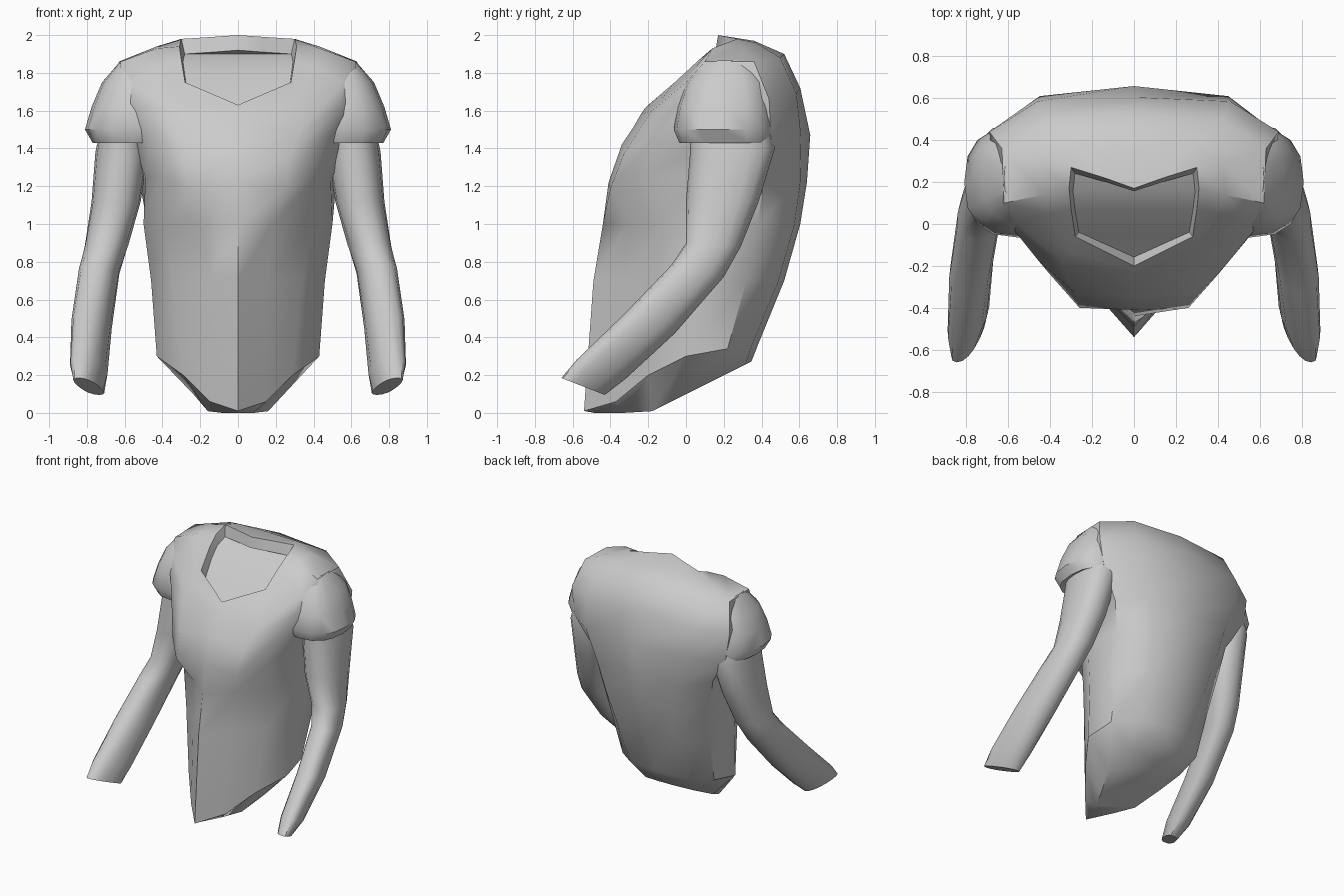
import bpy, bmesh
from math import cos, sin, pi, copysign, radians

if "Cube" in bpy.data.objects:
    bpy.data.objects.remove(bpy.data.objects["Cube"])


def finish(name, rings, cap_start=False, cap_end=False):
    """Skin closed rings of equal length into one smooth-by-angle object."""
    bm = bmesh.new()
    rows = [[bm.verts.new(p) for p in r] for r in rings]
    n = len(rows[0])
    for a, b in zip(rows, rows[1:]):
        for i in range(n):
            j = (i + 1) % n
            bm.faces.new((a[i], a[j], b[j], b[i]))
    for row, cap in ((rows[0], cap_start), (rows[-1], cap_end)):
        if cap:
            # strip of quads across the ring, so bent rims close cleanly
            for i in range(n // 2):
                vs = [row[i], row[i + 1], row[-i - 1], row[-i % n]]
                vs = list(dict.fromkeys(vs))
                if len(vs) > 2:
                    bm.faces.new(vs)
    bmesh.ops.remove_doubles(bm, verts=bm.verts, dist=0.0005)
    bmesh.ops.recalc_face_normals(bm, faces=bm.faces)
    me = bpy.data.meshes.new(name)
    bm.to_mesh(me)
    bm.free()
    ob = bpy.data.objects.new(name, me)
    bpy.context.collection.objects.link(ob)
    bpy.ops.object.select_all(action='DESELECT')
    ob.select_set(True)
    bpy.context.view_layer.objects.active = ob
    bpy.ops.object.shade_smooth_by_angle(angle=radians(42))
    return ob


def full(half):
    """Front-centre to back-centre half section -> whole closed ring."""
    return half + [(-x, y, z) for x, y, z in half[-2:0:-1]]


def level(z, half):
    return [(x, y, z) for x, y in half]


# waist: hem, two level sections and the rim below the chest
hem = [(0, -.54, .01), (.15, -.37, .06), (.29, -.2, .2), (.43, 0, .3),
       (.4, .22, .34), (.24, .35, .36), (0, .385, .37)]
under = [(x * .55, y * .9, max(0, .45 * (y + .22))) for x, y, z in hem]
waist = [
    level(.7, [(0, -.49), (.16, -.33), (.34, -.16), (.46, .05),
               (.43, .32), (.25, .49), (0, .52)]),
    level(1.0, [(0, -.44), (.18, -.3), (.39, -.12), (.5, .08),
                (.48, .38), (.3, .575), (0, .605)]),
]

# chest: sections climbing from the breast points to the shoulders
chest = [
    [(0, -.41, 1.22), (.26, -.4, 1.19), (.41, -.23, 1.25), (.49, .06, 1.25),
     (.52, .41, 1.22), (.35, .605, 1.22), (0, .64, 1.22)],
    [(0, -.34, 1.42), (.28, -.33, 1.37), (.46, -.17, 1.46), (.55, .1, 1.42),
     (.66, .45, 1.44), (.45, .61, 1.46), (0, .658, 1.47)],
    [(0, -.28, 1.51), (.32, -.26, 1.48), (.54, -.07, 1.62), (.65, .06, 1.68),
     (.69, .44, 1.66), (.46, .585, 1.69), (0, .605, 1.72)],
    [(0, -.24, 1.58), (.34, -.18, 1.6), (.56, 0, 1.75), (.62, .1, 1.86),
     (.63, .36, 1.86), (.42, .5, 1.88), (0, .52, 1.9)],
]

# neckline, the lip turned down inside it, and the recessed filling
collar = [
    [(0, -.22, 1.61), (.3, -.13, 1.66), (.4, .05, 1.83), (.43, .14, 1.93),
     (.43, .29, 1.94), (.27, .37, 1.96), (0, .36, 1.97)],
    [(0, -.2, 1.63), (.28, -.06, 1.75), (.3, .07, 1.87), (.31, .17, 1.94),
     (.3, .27, 1.98), (.14, .22, 1.99), (0, .17, 2.0)],
]
lip = [(x * .94, .08 + (y - .08) * .85, z - .08) for x, y, z in collar[-1]]

finish("torso", [full(h) for h in [under, hem] + waist + chest + collar + [lip]],
       True, True)


def rounded(t, power=.8):
    c, s = cos(t), sin(t)
    return copysign(abs(c) ** power, c), copysign(abs(s) ** power, s)


SIDES = 16
ANGLES = [2 * pi * i / SIDES for i in range(SIDES)]

# short sleeve: z, centre x, centre y, radius x, radius y
sleeve = [
    (1.865, .55, .22, .07, .12),
    (1.75, .54, .215, .18, .215), (1.62, .54, .205, .235, .25),
    (1.50, .55, .20, .26, .265), (1.43, .56, .21, .21, .245),
    (1.45, .56, .22, .16, .18),
]

# arm: front y, z, back y, z, centre x, radius x, outward lean of front edge
arm = [
    (.02, 1.50, .45, 1.50, .61, .12, 0), (.02, 1.36, .47, 1.40, .615, .14, 0),
    (0, 1.12, .385, 1.12, .645, .13, 0), (0, .90, .29, .88, .695, .115, .01),
    (-.08, .78, .20, .72, .735, .105, .02),
    (-.33, .52, -.06, .42, .775, .10, .03),
    (-.58, .28, -.32, .18, .79, .085, .045),
    (-.66, .185, -.43, .095, .79, .055, .055),
]

for side, label in ((1, "right"), (-1, "left")):
    rings = []
    for z, cx, cy, rx, ry in sleeve:
        pts = [rounded(t) for t in ANGLES]
        rings.append([(side * (cx + rx * c), cy + ry * s, z) for c, s in pts])
    finish("sleeve_" + label, rings, True, True)

    rings = []
    for fy, fz, by, bz, cx, rx, lean in arm:
        ring = []
        for t in ANGLES:
            c, s = rounded(t, .85)
            k = (1 + c) / 2
            ring.append((side * (cx + rx * s + lean * c),
                         by + (fy - by) * k, bz + (fz - bz) * k))
        rings.append(ring)
    finish("arm_" + label, rings, True, True)
